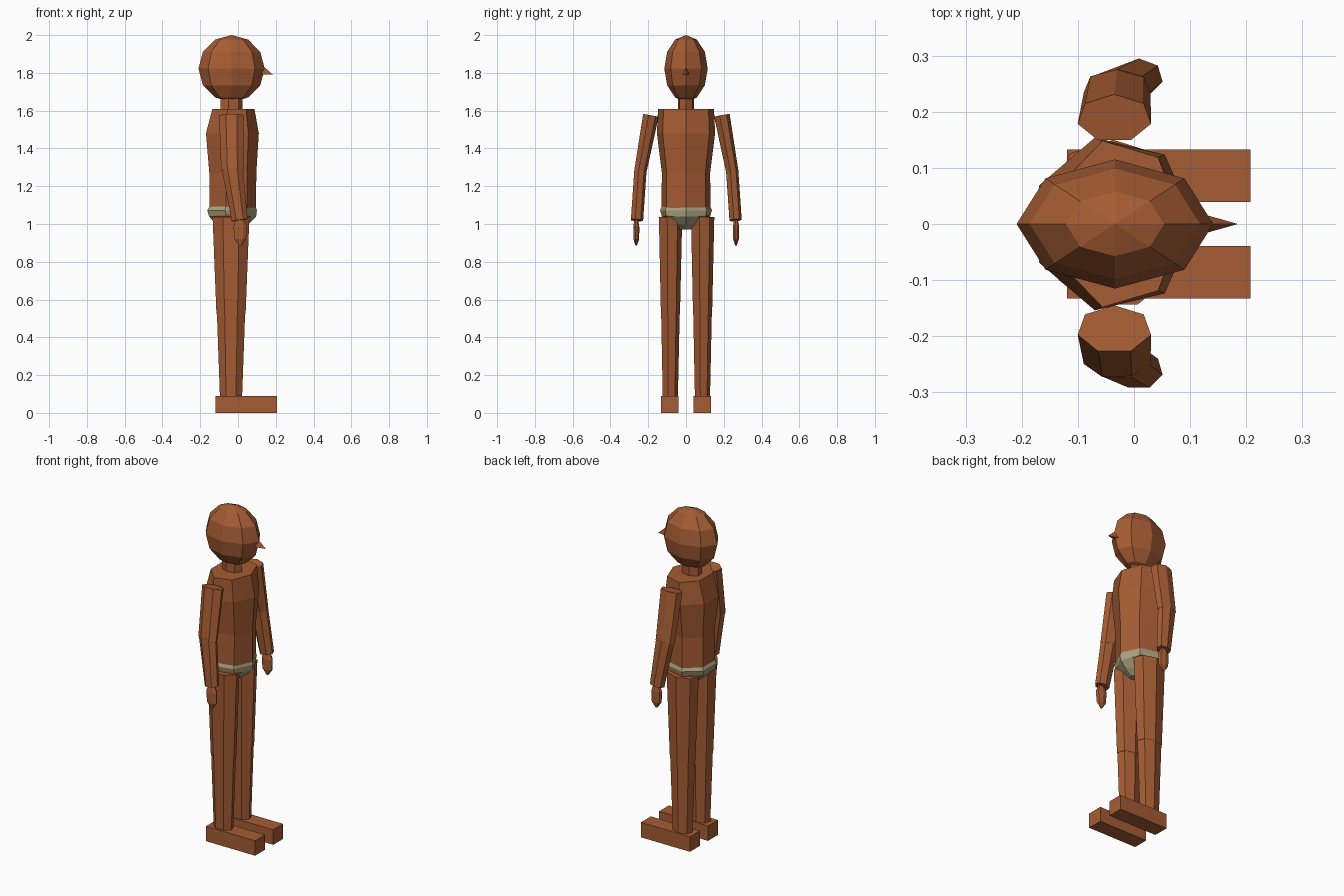
import bpy, bmesh, math
from mathutils import Matrix

if "Cube" in bpy.data.objects:
    bpy.data.objects.remove(bpy.data.objects["Cube"])


def material(name, rgb):
    m = bpy.data.materials.new(name)
    m.diffuse_color = (*rgb, 1)
    m.use_nodes = True
    m.node_tree.nodes["Principled BSDF"].inputs["Base Color"].default_value = m.diffuse_color
    return m


SKIN = material("brown skin", (0.376, 0.107, 0.034))
CLOTH = material("tan cloth", (0.40, 0.36, 0.21))


def finish(name, bm, mat):
    bmesh.ops.recalc_face_normals(bm, faces=bm.faces)
    me = bpy.data.meshes.new(name)
    bm.to_mesh(me)
    bm.free()
    me.materials.append(mat)
    ob = bpy.data.objects.new(name, me)
    bpy.context.collection.objects.link(ob)
    return ob


def loft(name, sections, mat=SKIN, sides=7, phase=0.0, square=False):
    """Capped tube through (x, y, z, rx, ry) rings; square tilts the rings across the axis."""
    bm = bmesh.new()
    a, b = sections[0], sections[-1]
    sx = (b[0] - a[0]) / (b[2] - a[2]) if square else 0
    sy = (b[1] - a[1]) / (b[2] - a[2]) if square else 0
    rings = []
    for x, y, z, rx, ry in sections:
        ring = []
        for i in range(sides):
            t = phase + math.tau * i / sides
            dx, dy = rx * math.cos(t), ry * math.sin(t)
            ring.append(bm.verts.new((x + dx, y + dy, z - dx * sx - dy * sy)))
        rings.append(ring)
    for r, s in zip(rings, rings[1:]):
        for i in range(sides):
            j = (i + 1) % sides
            bm.faces.new((r[i], r[j], s[j], s[i]))
    bm.faces.new(rings[0])
    bm.faces.new(rings[-1])
    return finish(name, bm, mat)


# Head
bm = bmesh.new()
bmesh.ops.create_uvsphere(bm, u_segments=8, v_segments=6, radius=0.177,
                          matrix=Matrix.Translation((-0.034, 0, 1.823)) @ Matrix.Diagonal((0.99, 0.65, 1, 1)))
finish("head", bm, SKIN)

# Nose
bm = bmesh.new()
top, left, right, tip = [bm.verts.new(c) for c in
                         ((0.135, 0, 1.835), (0.125, -0.017, 1.793), (0.125, 0.017, 1.793), (0.185, 0, 1.79))]
for f in ((top, left, tip), (top, tip, right), (left, right, tip), (top, right, left)):
    bm.faces.new(f)
finish("nose", bm, SKIN)

# Neck and torso
loft("neck", [(-0.037, 0, 1.59, 0.062, 0.043), (-0.037, 0, 1.69, 0.062, 0.043)])
loft("torso", [(-0.035, 0, 1.04, 0.130, 0.134), (-0.034, 0, 1.27, 0.131, 0.131),
               (-0.037, 0, 1.48, 0.147, 0.158), (-0.030, 0, 1.61, 0.117, 0.152)])

# Briefs with waistband
loft("briefs", [(-0.035, 0, 0.97, 0.050, 0.050), (-0.035, 0, 1.00, 0.092, 0.090),
                (-0.035, 0, 1.04, 0.131, 0.130), (-0.038, 0, 1.072, 0.138, 0.141),
                (-0.035, 0, 1.094, 0.128, 0.132)], CLOTH)

UP = math.pi / 2   # a corner of each limb points along +y
for side, s in (("right", -1), ("left", 1)):
    # Legs
    loft(side + "_thigh", [(-0.037, s * 0.085, 0.52, 0.079, 0.053),
                           (-0.037, s * 0.085, 1.037, 0.100, 0.065)], phase=UP)
    loft(side + "_shin", [(-0.037, s * 0.085, 0.08, 0.060, 0.042),
                          (-0.037, s * 0.085, 0.54, 0.077, 0.052)], phase=UP)
    # Foot
    bm = bmesh.new()
    bmesh.ops.create_cube(bm, size=1, matrix=Matrix.Translation((0.044, s * 0.086, 0.045))
                          @ Matrix.Diagonal((0.327, 0.094, 0.09, 1)))
    finish(side + "_foot", bm, SKIN)
    # Arms
    loft(side + "_upper_arm", [(-0.030, s * 0.242, 1.285, 0.061, 0.034),
                               (-0.035, s * 0.188, 1.575, 0.067, 0.043)], phase=UP, square=True)
    loft(side + "_forearm", [(0.009, s * 0.261, 1.02, 0.043, 0.034),
                             (-0.030, s * 0.242, 1.295, 0.057, 0.034)], phase=UP, square=True)
    # Hand
    loft(side + "_hand", [(0.012, s * 0.264, 0.885, 0.006, 0.004), (0.012, s * 0.264, 0.920, 0.032, 0.016),
                          (0.011, s * 0.264, 0.985, 0.036, 0.017), (0.010, s * 0.264, 1.025, 0.020, 0.010)], phase=UP)
